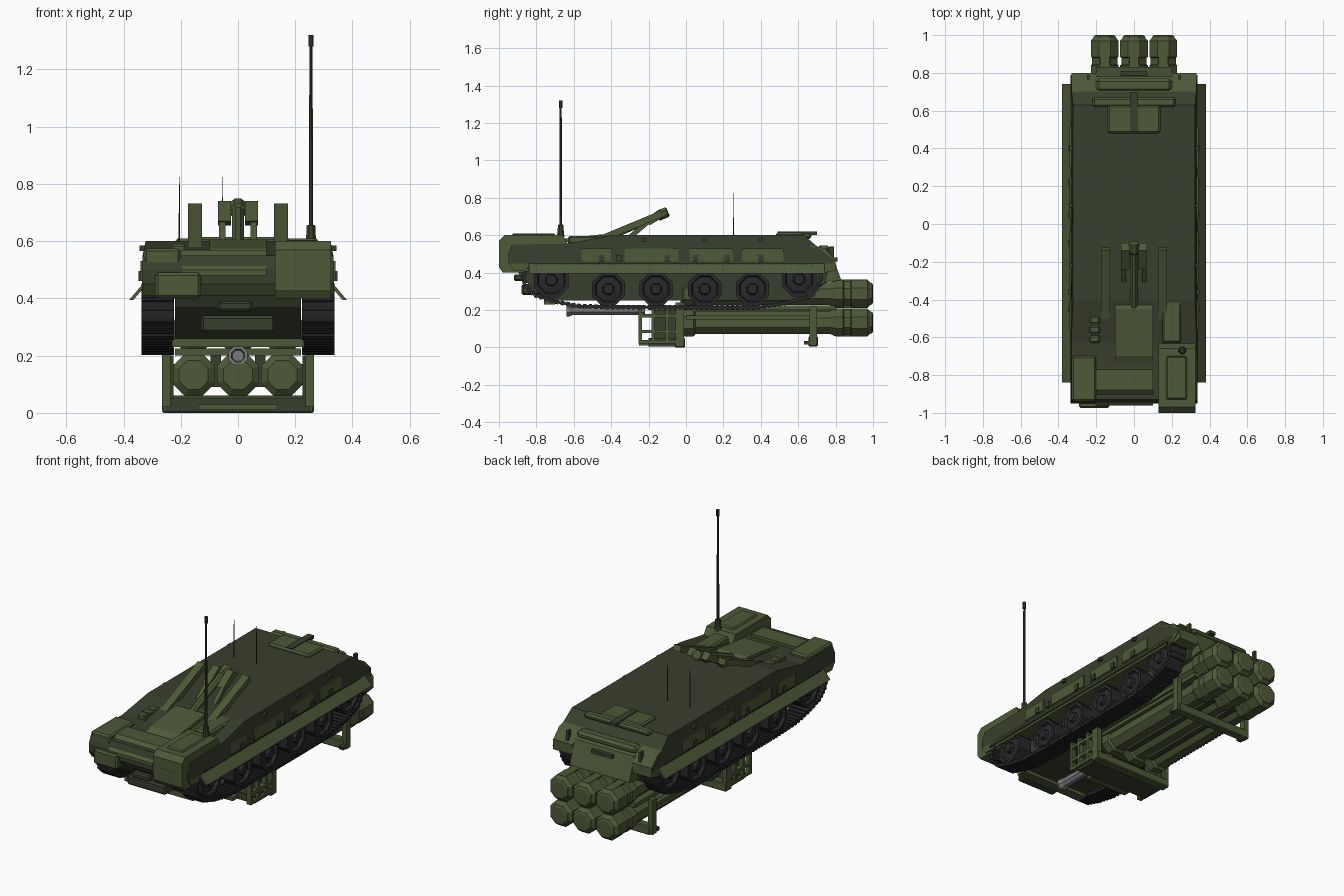
import bpy, bmesh, math
from mathutils import Vector

def mat(name, c):
    m = bpy.data.materials.new(name)
    m.diffuse_color = (*c, 1)
    return m

GREEN = mat("olive", (0.075, 0.1, 0.04))
DARK = mat("dark_olive", (0.04, 0.05, 0.026))
RUBBER = mat("rubber", (0.022, 0.022, 0.025))
STEEL = mat("steel", (0.2, 0.2, 0.2))

def finish(name, bm, m):
    bmesh.ops.recalc_face_normals(bm, faces=bm.faces)
    me = bpy.data.meshes.new(name)
    bm.to_mesh(me)
    bm.free()
    ob = bpy.data.objects.new(name, me)
    me.materials.append(m)
    bpy.context.collection.objects.link(ob)
    return ob

def box(name, x, y, z, m=GREEN, bevel=0):
    bm = bmesh.new()
    bmesh.ops.create_cube(bm, size=1)
    for v in bm.verts:
        v.co = [(a + b) / 2 + c * (b - a) for (a, b), c in zip((x, y, z), v.co)]
    if bevel:
        bmesh.ops.bevel(bm, geom=bm.edges[:], offset=bevel, segments=1, affect='EDGES')
    return finish(name, bm, m)

def prism(name, prof, xl, xr, m=GREEN):
    """Side profile (y, z) stretched in x; xl and xr are functions of z."""
    bm = bmesh.new()
    a = [bm.verts.new((xl(z), y, z)) for y, z in prof]
    b = [bm.verts.new((xr(z), y, z)) for y, z in prof]
    bm.faces.new(a)
    bm.faces.new(b)
    for i in range(len(a)):
        j = (i + 1) % len(a)
        bm.faces.new((a[i], a[j], b[j], b[i]))
    return finish(name, bm, m)

def slab(name, prof, x0, x1, m=GREEN):
    return prism(name, prof, lambda z: x0, lambda z: x1, m)

def lathe(name, o, axis, prof, n=8, m=GREEN):
    """Rings (distance along axis, radius), capped at both ends."""
    bm = bmesh.new()
    q = Vector(axis).to_track_quat('Z', 'Y')
    rings = [[bm.verts.new(Vector(o) + q @ Vector((r * math.cos(t), r * math.sin(t), d)))
              for t in [(k + 0.5) * math.tau / n for k in range(n)]] for d, r in prof]
    for a, b in zip(rings, rings[1:]):
        for k in range(n):
            j = (k + 1) % n
            bm.faces.new((a[k], a[j], b[j], b[k]))
    bm.faces.new(rings[0])
    bm.faces.new(rings[-1])
    return finish(name, bm, m)

def add_beam(bm, y0, z0, y1, z1, xa, xb, h):
    d = Vector((0, y1 - y0, z1 - z0))
    n = Vector((0, -d.z, d.y)).normalized() * h / 2
    c = bmesh.ops.create_cube(bm, size=1)['verts']
    mid = Vector(((xa + xb) / 2, (y0 + y1) / 2, (z0 + z1) / 2))
    for v in c:
        x, y, z = v.co
        v.co = mid + Vector((x * (xb - xa), 0, 0)) + d * y + n * 2 * z

def beam(name, y0, z0, y1, z1, xa, xb, h, m=GREEN):
    bm = bmesh.new()
    add_beam(bm, y0, z0, y1, z1, xa, xb, h)
    return finish(name, bm, m)

# Hull: roof with sloped ends, sponson band, lower tub
w = lambda z: 0.335 - max(0, z - 0.54) * 0.2
prism("upper_hull", [(-0.95, 0.5), (-0.93, 0.55), (-0.63, 0.555), (-0.4, 0.6), (0.63, 0.6), (0.76, 0.49),
                     (0.79, 0.47), (0.79, 0.45), (-0.95, 0.45)], lambda z: -w(z), w, DARK)
slab("sponson", [(-0.95, 0.45), (-0.92, 0.41), (0.74, 0.41), (0.79, 0.45)], -0.335, 0.335)
slab("lower_hull", [(-0.9, 0.41), (-0.88, 0.37), (-0.74, 0.25), (0.6, 0.25), (0.74, 0.34), (0.76, 0.41)], -0.22, 0.22, DARK)
slab("rear_door", [(0.7, 0.54), (0.78, 0.5), (0.83, 0.36), (0.7, 0.34)], -0.2, 0.2)
box("rear_door_handle", (-0.07, 0.07), (0.78, 0.81), (0.46, 0.48), DARK)
box("rear_hatch_bar", (-0.22, 0.22), (0.62, 0.67), (0.58, 0.61), GREEN, 0.01)
box("rear_hatch", (-0.14, 0.14), (0.48, 0.63), (0.59, 0.615), GREEN, 0.01)
box("rear_hatch_spine", (-0.02, 0.02), (0.49, 0.7), (0.6, 0.62), DARK)
box("rear_cover", (-0.2, 0.2), (0.7, 0.77), (0.5, 0.545), GREEN, 0.015)

# Front boxes, grille and nose plates
slab("front_right_box", [(-1, 0.57), (-0.97, 0.6), (-0.66, 0.6), (-0.63, 0.55), (-0.8, 0.4), (-0.98, 0.4), (-1, 0.43)], 0.13, 0.325)
box("box_lid", (0.17, 0.28), (-0.93, -0.7), (0.595, 0.61), GREEN, 0.008)
for i in range(5):
    box("grille_slat", (0.18, 0.28), (-1, -0.985), (0.45 + i * 0.018, 0.46 + i * 0.018), DARK)
box("front_left_box", (-0.29, -0.13), (-0.975, -0.85), (0.4, 0.49), GREEN, 0.01)
box("left_lamp_box", (-0.33, -0.2), (-0.94, -0.7), (0.5, 0.575), GREEN, 0.01)
slab("nose_plate", [(-0.96, 0.48), (-0.96, 0.5), (-0.88, 0.57), (-0.77, 0.57), (-0.77, 0.48)], -0.2, 0.1)
box("nose_block", (-0.13, 0.13), (-0.88, -0.7), (0.28, 0.34), DARK, 0.01)
box("tow_bracket", (-0.07, 0.05), (-0.92, -0.8), (0.355, 0.39), DARK, 0.008)
box("front_crossbeam", (-0.23, 0.23), (-0.76, -0.7), (0.23, 0.26))
slab("driver_hatch", [(-0.74, 0.55), (-0.7, 0.575), (-0.45, 0.605), (-0.42, 0.59)], -0.1, 0.1)
box("right_hatch", (0.15, 0.25), (-0.63, -0.4), (0.55, 0.597), GREEN, 0.01)
for y in (-0.61, -0.56, -0.51):
    box("periscope", (-0.235, -0.18), (y - 0.02, y + 0.02), (0.55, 0.59), GREEN, 0.008)

# Inclined rails and the finned centre round
for s in (-1, 1):
    beam("launch_rail", -0.6, 0.52, -0.13, 0.715, s * 0.15 - 0.024, s * 0.15 + 0.024, 0.035)
lathe("centre_tube", (0, -0.47, 0.57), (0, 0.36, 0.15), [(0, 0.022), (0.34, 0.022), (0.35, 0.03), (0.4, 0.03), (0.405, 0.02)])
for s in (-1, 1):
    slab("centre_fin", [(-0.24, 0.67), (-0.14, 0.74), (-0.1, 0.71), (-0.19, 0.655)], s * 0.025, s * 0.07)
    beam("centre_strut", -0.3, 0.59, -0.18, 0.69, s * 0.055 - 0.012, s * 0.055 + 0.012, 0.025)

# Antennas
lathe("main_antenna", (0.255, -0.67, 0.59), (0, 0, 1),
      [(0, 0.022), (0.03, 0.018), (0.065, 0.016), (0.067, 0.008), (0.69, 0.006), (0.69, 0.01), (0.73, 0.01)], 8, DARK)
for x in (-0.205, -0.055):
    lathe("whip_antenna", (x, 0.255, 0.6), (0, 0, 1), [(0, 0.003), (0.225, 0.0015)], 6, DARK)

# Running gear, both sides
PATH = [(-0.87, 0.39), (-0.86, 0.33), (-0.81, 0.28), (-0.7, 0.245), (-0.58, 0.222), (-0.4, 0.215), (0.38, 0.215),
        (0.52, 0.235), (0.67, 0.275), (0.71, 0.33), (0.725, 0.39), (0.68, 0.44), (-0.82, 0.44)]
for s in (-1, 1):
    bm = bmesh.new()
    for (ay, az), (by, bz) in zip(PATH, PATH[1:] + PATH[:1]):
        add_beam(bm, ay, az, by, bz, s * 0.225, s * 0.335, 0.014)
        count = max(1, round(math.hypot(by - ay, bz - az) / 0.028))
        for k in range(count):
            f, g = k / count, (k + 0.6) / count
            add_beam(bm, ay + (by - ay) * f, az + (bz - az) * f, ay + (by - ay) * g, az + (bz - az) * g, s * 0.223, s * 0.337, 0.024)
    finish("track", bm, RUBBER)
    for y, z, r in [(-0.72, 0.36, 0.1), (-0.415, 0.312, 0.096), (-0.16, 0.312, 0.096),
                    (0.1, 0.312, 0.096), (0.355, 0.312, 0.096), (0.605, 0.365, 0.1)]:
        lathe("road_wheel", (s * 0.24, y, z), (s, 0, 0), [(0, r), (0.085, r), (0.085, r * 0.8), (0.068, r * 0.72),
              (0.074, r * 0.35), (0.095, r * 0.28), (0.095, r * 0.1)], 8, RUBBER)
    # Flared skirt and side fittings
    prism("side_skirt", [(-0.84, 0.395), (-0.84, 0.45), (0.74, 0.45), (0.74, 0.395)],
          lambda z: s * (0.38 - (z - 0.395) * 0.85), lambda z: s * (0.365 - (z - 0.395) * 0.85))
    for y in (-0.45, -0.36, -0.1, 0.05, 0.22, 0.4):
        box("side_fitting", sorted((s * 0.33, s * 0.348)), (y - 0.015, y + 0.015), (0.46, 0.495), DARK)
    for y0, y1 in ((-0.56, -0.4), (-0.33, -0.04), (0.02, 0.25), (0.3, 0.52)):
        box("side_panel", sorted((s * 0.33, s * 0.341)), (y0, y1), (0.46, 0.53))
    for y in (-0.22, 0.1, 0.4):
        box("roof_lug", sorted((s * 0.32, s * 0.345)), (y - 0.012, y + 0.012), (0.565, 0.585), DARK)
    slab("rear_fender", [(0.66, 0.55), (0.74, 0.53), (0.8, 0.47), (0.8, 0.41), (0.74, 0.4)], s * 0.2, s * 0.33)
    box("rear_post", sorted((s * 0.235, s * 0.25)), (0.765, 0.79), (0.45, 0.54), DARK)

# Six-tube pod slung below, with caps at the rear
for x in (-0.155, 0, 0.155):
    for z in (0.133, 0.287):
        lathe("missile_tube", (x, -0.03, z), (0, 1, 0), [(0, 0.055), (0.02, 0.08), (0.07, 0.08), (0.08, 0.066), (0.8, 0.066),
              (0.83, 0.08), (0.87, 0.08), (0.875, 0.072), (0.91, 0.072), (0.915, 0.08), (1.0, 0.08), (1.015, 0.065), (1.025, 0.062), (1.03, 0.05)])
        box("cap_rib", (x - 0.025, x + 0.025), (0.8, 0.97), (z - 0.075, z + 0.075))
for x in (-0.078, 0.078):
    box("tube_spacer", (x - 0.018, x + 0.018), (0.05, 0.8), (0.09, 0.2), DARK)
box("pod_top", (-0.22, 0.22), (-0.2, 0.8), (0.2, 0.225), GREEN)

# Pod cradle: feet, plates and open front frame
box("front_foot", (-0.265, 0.265), (-0.06, -0.005), (0, 0.05), GREEN, 0.005)
box("front_floor", (-0.25, 0.25), (-0.2, -0.06), (0.005, 0.05), DARK)
box("front_sill", (-0.14, 0.14), (-0.25, -0.2), (0.01, 0.03))
box("rear_foot", (-0.25, 0.25), (0.655, 0.705), (0.005, 0.06), GREEN, 0.005)
for s in (-1, 1):
    X = sorted((s * 0.235, s * 0.265))
    box("rear_plate", X, (0.66, 0.7), (0.01, 0.22))
    box("rear_pad", X, (0.63, 0.66), (0.015, 0.035), DARK)
    box("front_plate", X, (-0.055, -0.01), (0.03, 0.24))
    for y in (-0.245, -0.175, -0.1):
        box("frame_post", X, (y - 0.009, y + 0.009), (0.02, 0.22))
    for z in (0.03, 0.085, 0.17):
        box("frame_rail", X, (-0.25, -0.03), (z - 0.009, z + 0.009))
    box("frame_back", sorted((s * 0.225, s * 0.235)), (-0.175, -0.03), (0.03, 0.2), DARK)
    box("pod_side_rail", sorted((s * 0.215, s * 0.24)), (0, 0.66), (0.15, 0.17))

# Grey barrel under the nose
lathe("under_barrel", (0, -0.64, 0.2), (0, 1, 0), [(0.03, 0.02), (0, 0.025), (0, 0.036), (0.02, 0.036), (0.03, 0.03), (0.42, 0.03)], 8, STEEL)
